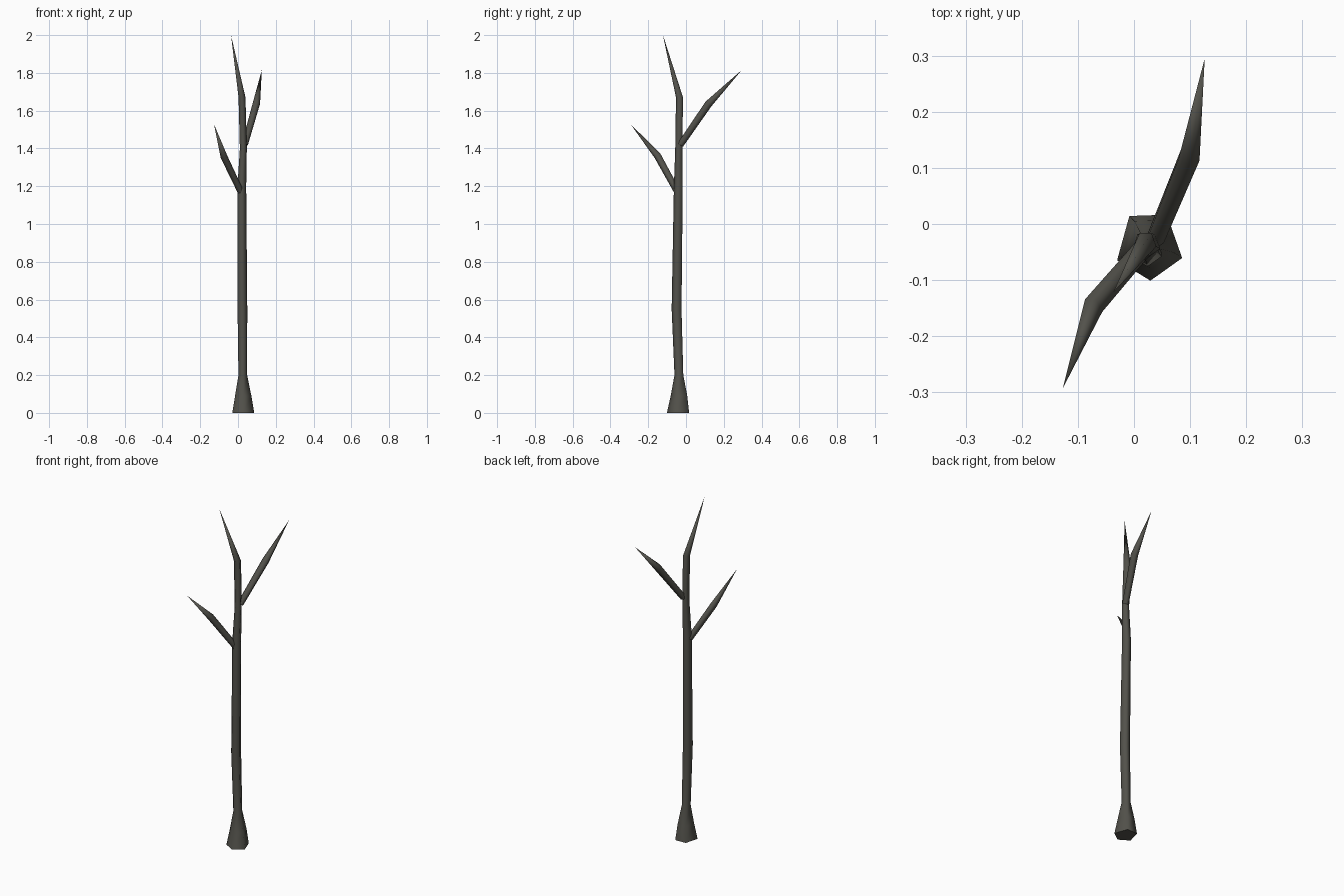
import bpy, bmesh, math
from mathutils import Vector

if "Cube" in bpy.data.objects:
    bpy.data.objects.remove(bpy.data.objects["Cube"])

bark = bpy.data.materials.new("dark_bark")
bark.diffuse_color = (0.085, 0.083, 0.07, 1)
bark.use_nodes = True
bark.node_tree.nodes["Principled BSDF"].inputs["Base Color"].default_value = bark.diffuse_color
bark.roughness = 1.0

ANGLES = [math.radians(a) for a in (-21, 60, 124, 205, 272)]  # five-sided section


def limb(name, rings, tip, level):
    """Five-sided tube through (x, y, z, radius) rings, ending in a point."""
    bm = bmesh.new()
    pts = [Vector(r[:3]) for r in rings] + [Vector(tip)]
    loops = []
    for i, r in enumerate(rings):
        u, v = Vector((1, 0, 0)), Vector((0, 1, 0))
        if not level:  # turn the section across the branch
            d = (pts[i + 1] - pts[max(i - 1, 0)]).normalized()
            q = Vector((0, 0, 1)).rotation_difference(d)
            u, v = q @ u, q @ v
        loops.append([bm.verts.new(pts[i] + r[3] * (math.cos(a) * u + math.sin(a) * v))
                      for a in ANGLES])
    for lo, hi in zip(loops, loops[1:]):
        for k in range(5):
            j = (k + 1) % 5
            bm.faces.new((lo[k], lo[j], hi[j], hi[k]))
    end = bm.verts.new(pts[-1])
    for k in range(5):
        bm.faces.new((loops[-1][k], loops[-1][(k + 1) % 5], end))
    cap = bm.faces.new(loops[0][::-1])
    bmesh.ops.recalc_face_normals(bm, faces=bm.faces)
    for f in bm.faces:
        f.smooth = True
    for e in cap.edges:
        e.smooth = False
    cap.smooth = False
    me = bpy.data.meshes.new(name)
    bm.to_mesh(me)
    bm.free()
    me.materials.append(bark)
    ob = bpy.data.objects.new(name, me)
    bpy.context.collection.objects.link(ob)
    return ob


# Trunk with flared foot and leaning top
limb("trunk", [
    (0.027, -0.038, 0.00, 0.063),
    (0.027, -0.034, 0.09, 0.047),
    (0.025, -0.036, 0.20, 0.025),
    (0.023, -0.048, 0.55, 0.028),
    (0.020, -0.039, 1.20, 0.025),
    (0.028, -0.037, 1.40, 0.020),
    (0.021, -0.033, 1.67, 0.020),
], (-0.037, -0.122, 2.0), True)

# Side branches
limb("lower_branch", [
    (0.015, -0.045, 1.17, 0.018),
    (-0.075, -0.149, 1.36, 0.020),
], (-0.127, -0.293, 1.528), False)
limb("upper_branch", [
    (0.036, -0.028, 1.42, 0.018),
    (0.097, 0.120, 1.635, 0.021),
], (0.126, 0.295, 1.815), False)
